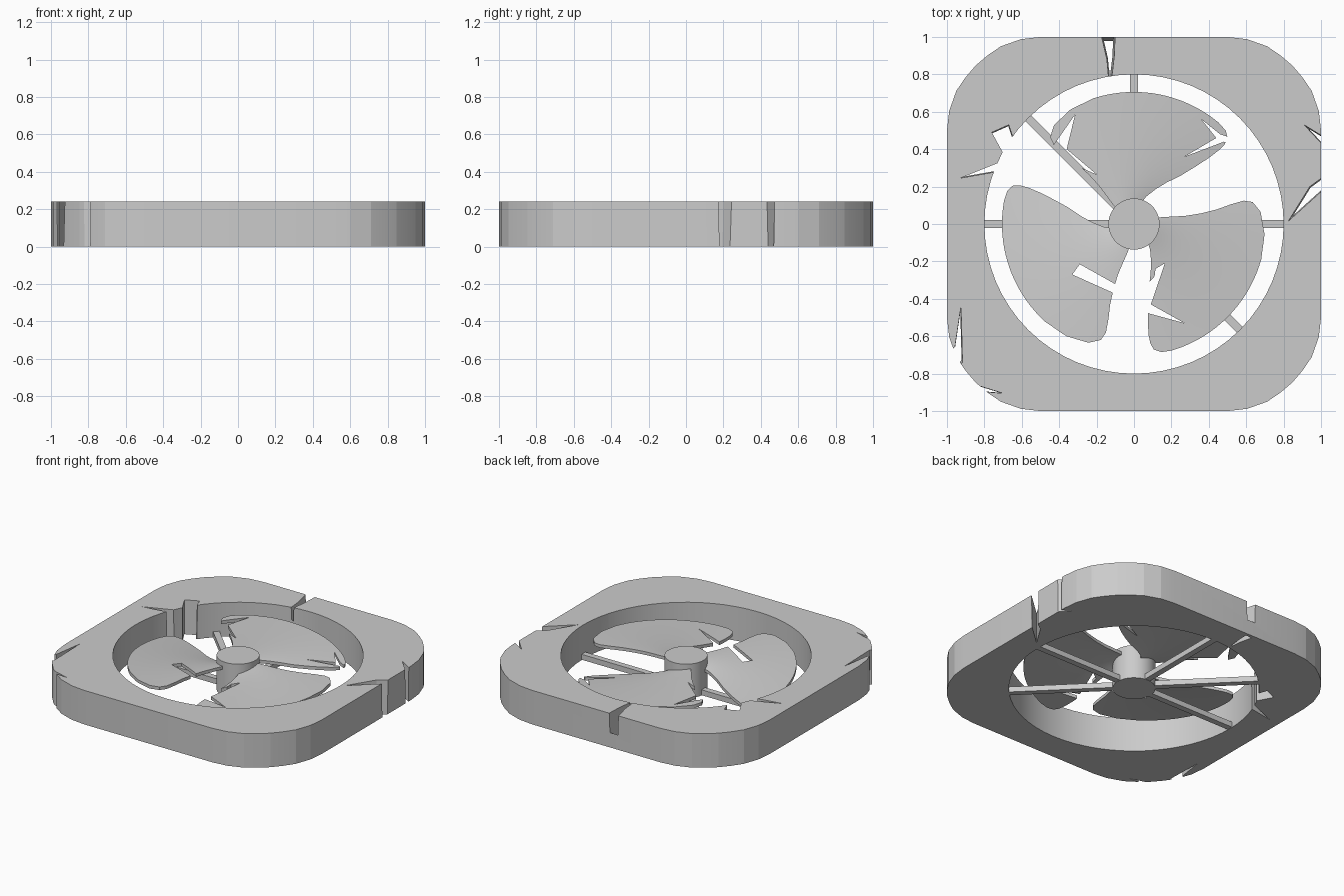
import bpy, bmesh
from math import pi, cos, sin, radians

if "Cube" in bpy.data.objects:
    bpy.data.objects.remove(bpy.data.objects["Cube"])

H = 0.24


def make_object(name, bm):
    bmesh.ops.recalc_face_normals(bm, faces=bm.faces[:])
    me = bpy.data.meshes.new(name)
    bm.to_mesh(me)
    bm.free()
    ob = bpy.data.objects.new(name, me)
    bpy.context.collection.objects.link(ob)
    return ob


def prism(name, pts, z0, z1, taper=1.0):
    """Vertical prism; its bottom may shrink towards the centre."""
    n = len(pts)
    cx, cy = sum(p[0] for p in pts) / n, sum(p[1] for p in pts) / n
    bm = bmesh.new()
    top = [bm.verts.new((x, y, z1)) for x, y in pts]
    bot = [bm.verts.new((cx + (x - cx) * taper, cy + (y - cy) * taper, z0)) for x, y in pts]
    bm.faces.new(top)
    bm.faces.new(bot[::-1])
    for i in range(n):
        k = (i + 1) % n
        bm.faces.new((top[i], bot[i], bot[k], top[k]))
    return make_object(name, bm)


def circle(r, n):
    return [(r * cos(2 * pi * i / n), r * sin(2 * pi * i / n)) for i in range(n)]


def cut(ob, pts, z0=-0.2, z1=0.6, taper=1.0):
    """Cut a vertical prism out of an object."""
    cutter = prism("cutter", pts, z0, z1, taper)
    cutter.hide_render = True
    mod = ob.modifiers.new("cut", 'BOOLEAN')
    mod.operation = 'DIFFERENCE'
    mod.solver = 'EXACT'
    mod.object = cutter
    bpy.context.view_layer.objects.active = ob
    bpy.ops.object.modifier_apply(modifier=mod.name)
    bpy.data.objects.remove(cutter)


def smooth(ob, angle=25):
    bpy.ops.object.select_all(action='DESELECT')
    ob.select_set(True)
    bpy.context.view_layer.objects.active = ob
    bpy.ops.object.shade_smooth_by_angle(angle=radians(angle))


# Square housing with faceted round corners and a round opening
CORNER = [(1, .5), (.988, .605), (.95, .712), (.9, .785)]
CORNER = CORNER + [(.847, .847)] + [(y, x) for x, y in CORNER[::-1]]
outline = []
for k in range(4):
    for x, y in CORNER:
        for _ in range(k):
            x, y = -y, x
        outline.append((x, y))
frame = prism("housing", outline, 0, H)
cut(frame, circle(0.8, 64))

# Cracks broken out of the housing: outline at the top, taper to the bottom
frame_cracks = [
    ([(-.18, 1.03), (-.10, 1.03), (-.105, .9), (-.12, .77), (-.135, .77), (-.145, .88)], .6),
    ([(-.76, .49), (-.67, .53), (-.65, .47), (-.55, .5), (-.65, .28), (-.76, .275),
      (-.93, .245), (-.73, .325), (-.70, .38)], .95),
    ([(.825, .015), (1.03, .2), (1.05, .28), (.94, .2)], .8),
    ([(.91, .53), (1.04, .39), (1.04, .45)], .7),
    ([(-.925, -.44), (-.957, -.655), (-1.0, -.70), (-.95, -.77), (-.917, -.74)], .85),
    ([(-.83, -.865), (-.70, -.905), (-.82, -.895)], .8),
]
for pts, taper in frame_cracks:
    cut(frame, pts, -0.005, H + .005, taper)
smooth(frame, 8)

# Central hub
hub = prism("hub", circle(0.137, 48), 0, H)
smooth(hub)

# Surviving support struts
for deg in (0, 90, 135, 180, -45):
    strut = prism("strut", [(.1, -.021), (.805, -.021), (.805, .021), (.1, .021)], 0.002, 0.04)
    strut.rotation_euler.z = radians(deg)


# Blade plan: radius, start angle, end angle
PLAN = [(.11, 72, 140), (.16, 66, 137), (.22, 58, 134), (.28, 52, 132.5), (.36, 46, 132.5),
        (.45, 43, 133.5), (.53, 41.5, 135), (.60, 41, 135.5), (.645, 41.3, 134),
        (.68, 42.5, 129), (.70, 45.5, 119), (.706, 50, 108)]


def blade(name, turn):
    n, thick = 20, 0.022
    bm = bmesh.new()
    layers = []
    for dz in (0, -thick):
        rows = []
        for r, lo, hi in PLAN:
            row = []
            drop = .06 + .025 * (r - .11) / .6
            for j in range(n + 1):
                a = lo + (hi - lo) * j / n
                # slope depends on the true angle so the surface stays smooth
                t = max(0, (136 - a) / 95)
                z = .205 - drop * t ** 1.6
                b = radians(a + turn)
                row.append(bm.verts.new((r * cos(b), r * sin(b), z + dz)))
            rows.append(row)
        layers.append(rows)
        for r0, r1 in zip(rows, rows[1:]):
            for j in range(n):
                bm.faces.new((r0[j], r0[j + 1], r1[j + 1], r1[j]))
    loops = []
    for rows in layers:
        loops.append(rows[0] + [r[-1] for r in rows[1:]] + rows[-1][-2::-1]
                     + [r[0] for r in rows[-2:0:-1]])
    top, bot = loops
    for i in range(len(top)):
        k = (i + 1) % len(top)
        bm.faces.new((top[i], top[k], bot[k], bot[i]))
    return make_object(name, bm)


# Three blades, each with its own broken pieces
blades = [
    ("blade_back", 0, [
        [(-.315, .585), (-.36, .40), (-.2, .265), (-.35, .33), (-.43, .42)],
        [(.36, .56), (.46, .48), (.55, .45), (.51, .43), (.48, .44), (.27, .36), (.44, .46)]]),
    ("blade_right", -123.5, [
        [(.165, -.21), (.09, -.43), (.27, -.53), (.05, -.47), (0, -.4), (.11, -.28),
         (.115, -.24)]]),
    ("blade_left", 120, [
        [(-.29, -.215), (-.33, -.27), (-.04, -.40), (-.04, -.31), (-.085, -.33)]]),
]
for name, turn, cracks in blades:
    ob = blade(name, turn)
    for pts in cracks:
        cut(ob, pts)
    smooth(ob, 35)
